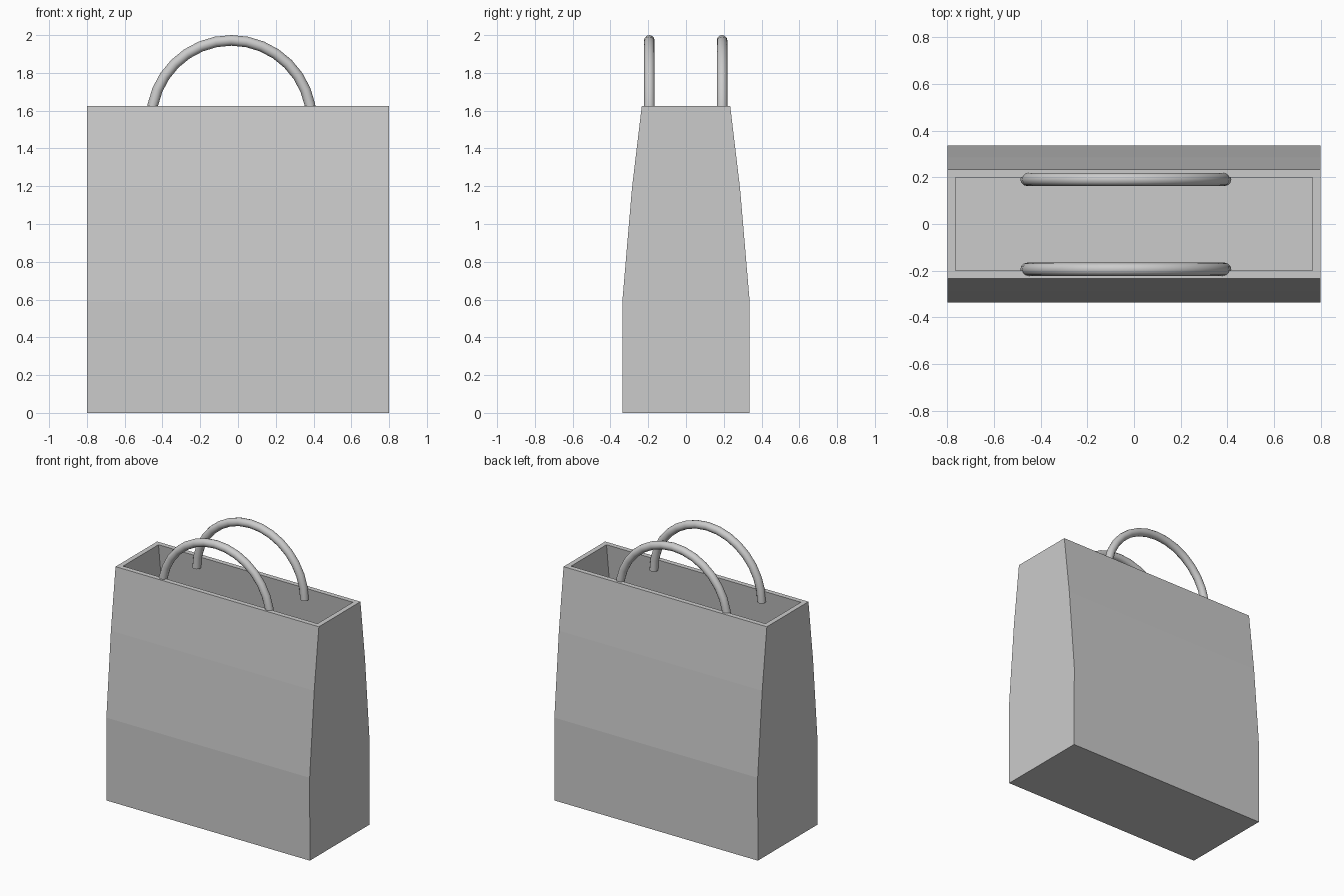
import bpy, bmesh, math
from mathutils import Matrix, Vector

if "Cube" in bpy.data.objects:
    bpy.data.objects.remove(bpy.data.objects["Cube"])


def add_object(name, bm):
    bmesh.ops.recalc_face_normals(bm, faces=bm.faces)
    mesh = bpy.data.meshes.new(name)
    bm.to_mesh(mesh)
    bm.free()
    obj = bpy.data.objects.new(name, mesh)
    bpy.context.collection.objects.link(obj)
    return obj


# Bag body: rectangular rings run up the outside, over the rim, down the inside
WALL = 0.035
HALF_W = 0.80
profile = [(0.335, 0.0), (0.337, 0.59), (0.286, 1.19), (0.234, 1.625)]  # half depth, z
rings = [(HALF_W, d, z) for d, z in profile]
rings += [(HALF_W - WALL, d - WALL, max(z, WALL)) for d, z in reversed(profile)]

bm = bmesh.new()
loops = [[bm.verts.new((sx * w, sy * d, z)) for sx, sy in ((-1, -1), (1, -1), (1, 1), (-1, 1))]
         for w, d, z in rings]
for a, b in zip(loops, loops[1:]):
    for i in range(4):
        j = (i + 1) % 4
        bm.faces.new((a[i], a[j], b[j], b[i]))
bm.faces.new(loops[0])
bm.faces.new(loops[-1])
add_object("bag_body", bm)


# Handles: half-ring tubes sunk slightly below the rim
def handle(name, y, major=0.424, minor=0.028, cx=-0.035, cz=1.548):
    bm = bmesh.new()
    section = Matrix.Translation((cx + major, y, cz))
    bmesh.ops.create_circle(bm, cap_ends=False, segments=12, radius=minor, matrix=section)
    start = bm.edges[:]
    bmesh.ops.spin(bm, geom=start, cent=Vector((cx, y, cz)), axis=(0, -1, 0),
                   angle=math.pi, steps=16)
    ends = [e for e in bm.edges if e.is_boundary]
    bmesh.ops.holes_fill(bm, edges=ends, sides=0)
    obj = add_object(name, bm)
    bpy.ops.object.select_all(action='DESELECT')
    obj.select_set(True)
    bpy.context.view_layer.objects.active = obj
    bpy.ops.object.shade_smooth_by_angle(angle=math.radians(35))
    # keep the tube above the rim whichever way the spin turned
    if max(v.co.z for v in obj.data.vertices) < cz + 0.1:
        obj.data.transform(Matrix.Translation((0, 0, 2 * cz)) @ Matrix.Diagonal((1, 1, -1, 1)))
        obj.data.flip_normals()


handle("front_handle", -0.194)
handle("back_handle", 0.191)
